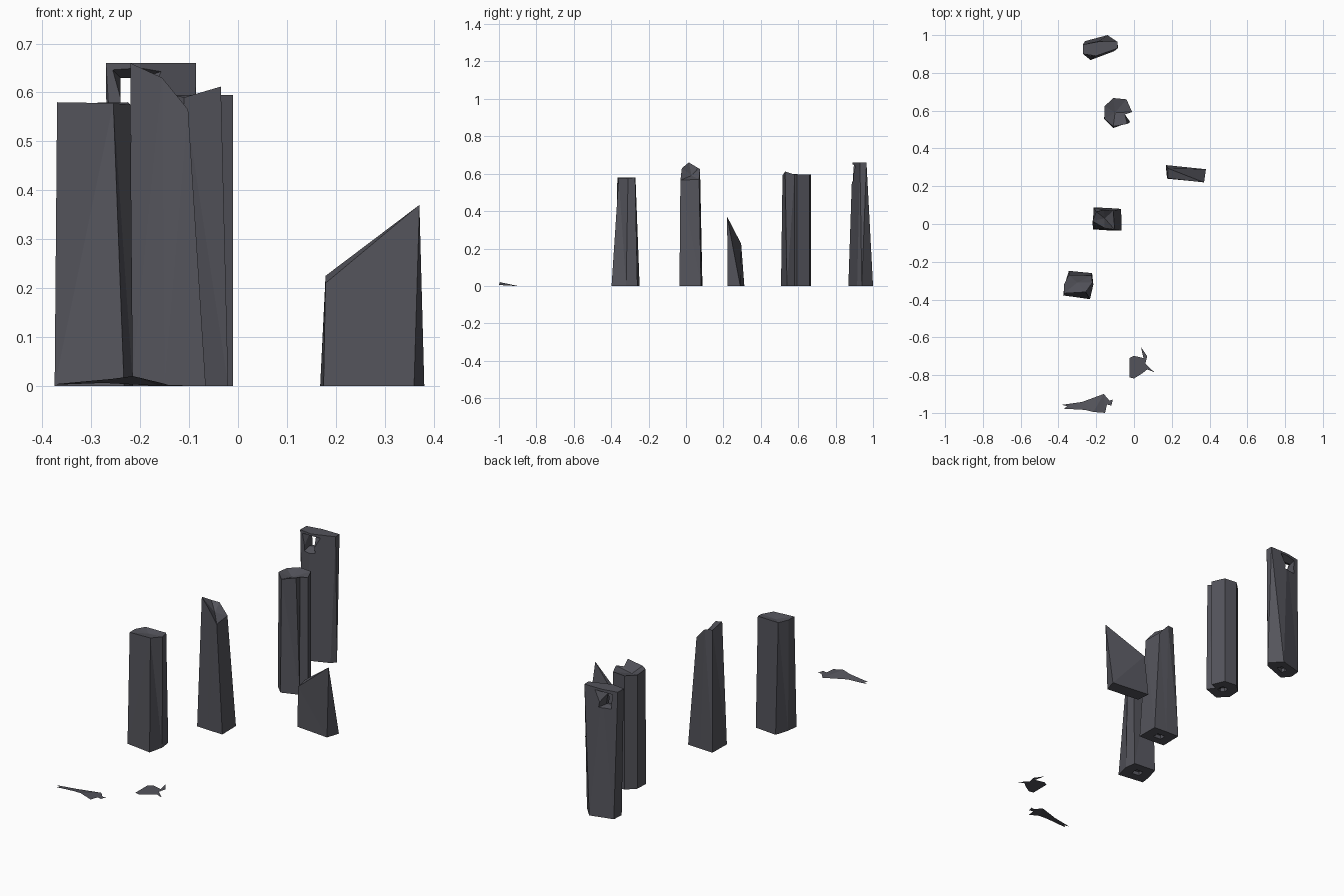
import bpy, bmesh

if "Cube" in bpy.data.objects:
    bpy.data.objects.remove(bpy.data.objects["Cube"])

stone = bpy.data.materials.new("dark slate")
stone.diffuse_color = (0.088, 0.088, 0.105, 1)
stone.use_nodes = True
stone.node_tree.nodes["Principled BSDF"].inputs["Base Color"].default_value = stone.diffuse_color


def make(name, verts, faces, closed=True):
    me = bpy.data.meshes.new(name)
    me.from_pydata(verts, [], faces)
    bm = bmesh.new()
    bm.from_mesh(me)
    bmesh.ops.triangulate(bm, faces=bm.faces)
    if closed:
        bmesh.ops.recalc_face_normals(bm, faces=bm.faces)
    bm.to_mesh(me)
    bm.free()
    me.materials.append(stone)
    ob = bpy.data.objects.new(name, me)
    bpy.context.collection.objects.link(ob)
    return ob


def loft(name, rings, tip=None):
    """Skin rings of equal length; the last end is a fan to tip if given."""
    n = len(rings[0])
    verts = [p for r in rings for p in r]
    faces = [(k * n + i, k * n + (i + 1) % n, (k + 1) * n + (i + 1) % n, (k + 1) * n + i)
             for k in range(len(rings) - 1) for i in range(n)]
    faces.append(tuple(range(n))[::-1])
    last = (len(rings) - 1) * n
    if tip:
        verts.append(tip)
        faces += [(last + i, last + (i + 1) % n, len(verts) - 1) for i in range(n)]
    else:
        faces.append(tuple(range(last, last + n)))
    return make(name, verts, faces)


def pillar(name, base, top, tip=None):
    """Rough stone shaft with a small socket sunk in the underside."""
    cx = sum(p[0] for p in base) / len(base)
    cy = sum(p[1] for p in base) / len(base)

    def socket(z):
        return [(cx + (x - cx) * 0.3, cy + (y - cy) * 0.3, z) for x, y in base]
    return loft(name, [socket(0.02), socket(0), [(x, y, 0) for x, y in base], top], tip)


# Tall pierced stone at the back
rear = pillar("pierced_stone",
              [(-.26, .968), (-.14, 1.0), (-.085, .94), (-.105, .915), (-.23, .868), (-.265, .91)],
              [(-.27, .95, .66), (-.19, .965, .66), (-.088, .965, .66),
               (-.086, .93, .66), (-.2, .89, .66), (-.27, .9, .66)])


# Hourglass-shaped window through its head
def window(y, l, r, top, bl, br, bottom):
    return [(l, y, top), (r, y, top), (br, y, bottom), (bl, y, bottom)]


cutter = loft("window_cutter", [window(.86, -.275, -.08, .665, -.24, -.17, .55),
                                window(.93, -.24, -.2, .63, -.24, -.19, .57),
                                window(1.0, -.25, -.1, .665, -.24, -.16, .56)])
cutter.hide_render = True
cutter.hide_viewport = True
cut = rear.modifiers.new("window", 'BOOLEAN')
cut.operation = 'DIFFERENCE'
cut.object = cutter

# Notched stone
notched = [(-.155, .624), (-.11, .667), (-.04, .66), (-.01, .593),
           (-.048, .58), (-.02, .54), (-.11, .508), (-.158, .556)]
pillar("notched_stone", notched,
       [(x, y, .595) for x, y in notched[:5]]
       + [(-.035, .53, .612), (-.11, .516, .59), (-.155, .556, .6)], (-.1, .59, .575))

# Tapered stone with a jagged crown
pillar("jagged_stone",
       [(-.215, .088), (-.14, .085), (-.068, .08), (-.066, -.035), (-.15, -.033), (-.217, -.028)],
       [(-.2, .065, .63), (-.16, .075, .625), (-.11, .07, .57),
        (-.102, -.03, .565), (-.155, -.022, .63), (-.22, .015, .66)], (-.155, .03, .59))

# Squat twisted stone
pillar("twisted_stone",
       [(-.345, -.248), (-.222, -.26), (-.215, -.32), (-.233, -.398), (-.375, -.378), (-.367, -.32)],
       [(-.345, -.27, .578), (-.225, -.272, .58), (-.22, -.31, .575),
        (-.255, -.36, .578), (-.37, -.367, .58), (-.37, -.32, .58)], (-.3, -.31, .57))

# Broken slab: front wall with slanted top, back sloping down to one corner
make("broken_slab",
     [(.175, .24, 0), (.36, .222, 0), (.381, .29, 0), (.168, .312, 0),
      (.179, .242, .21), (.371, .22, .37), (.179, .295, .225)],
     [(3, 2, 1, 0), (0, 1, 5, 4), (1, 2, 5), (2, 6, 5), (2, 3, 6), (3, 0, 4, 6), (4, 5, 6)])

# Long buckled shard on the ground, slightly raised along the front
outline = [(-.38, -.957, .003), (-.355, -.965, .003), (-.37, -.978, .004), (-.26, -.984, .014),
           (-.215, -.995, .02), (-.153, -1.0, .005), (-.143, -.955, .002), (-.12, -.962, .002),
           (-.112, -.93, .001), (-.13, -.935, .001), (-.16, -.9, 0), (-.275, -.942, .006)]
make("long_shard", outline,
     [(0, 1, 11), (1, 2, 3), (1, 3, 11), (3, 4, 11), (4, 10, 11), (4, 5, 10),
      (5, 6, 10), (6, 9, 10), (6, 7, 9), (7, 8, 9)], closed=False)

# Flat splintered shard
flat = [(-.025, -.71), (0, -.698), (.05, -.71), (.037, -.652), (.07, -.7), (.06, -.74),
        (.108, -.785), (.07, -.77), (.045, -.79), (0, -.818), (-.025, -.812)]
make("splinter_shard", [(x, y, .003) for x, y in flat], [tuple(range(len(flat)))[::-1]], closed=False)
bm = bmesh.new()
me = bpy.data.objects["splinter_shard"].data
bm.from_mesh(me)
for f in bm.faces:  # face upwards
    f.normal_update()
    if f.normal.z < 0:
        f.normal_flip()
bm.to_mesh(me)
bm.free()
